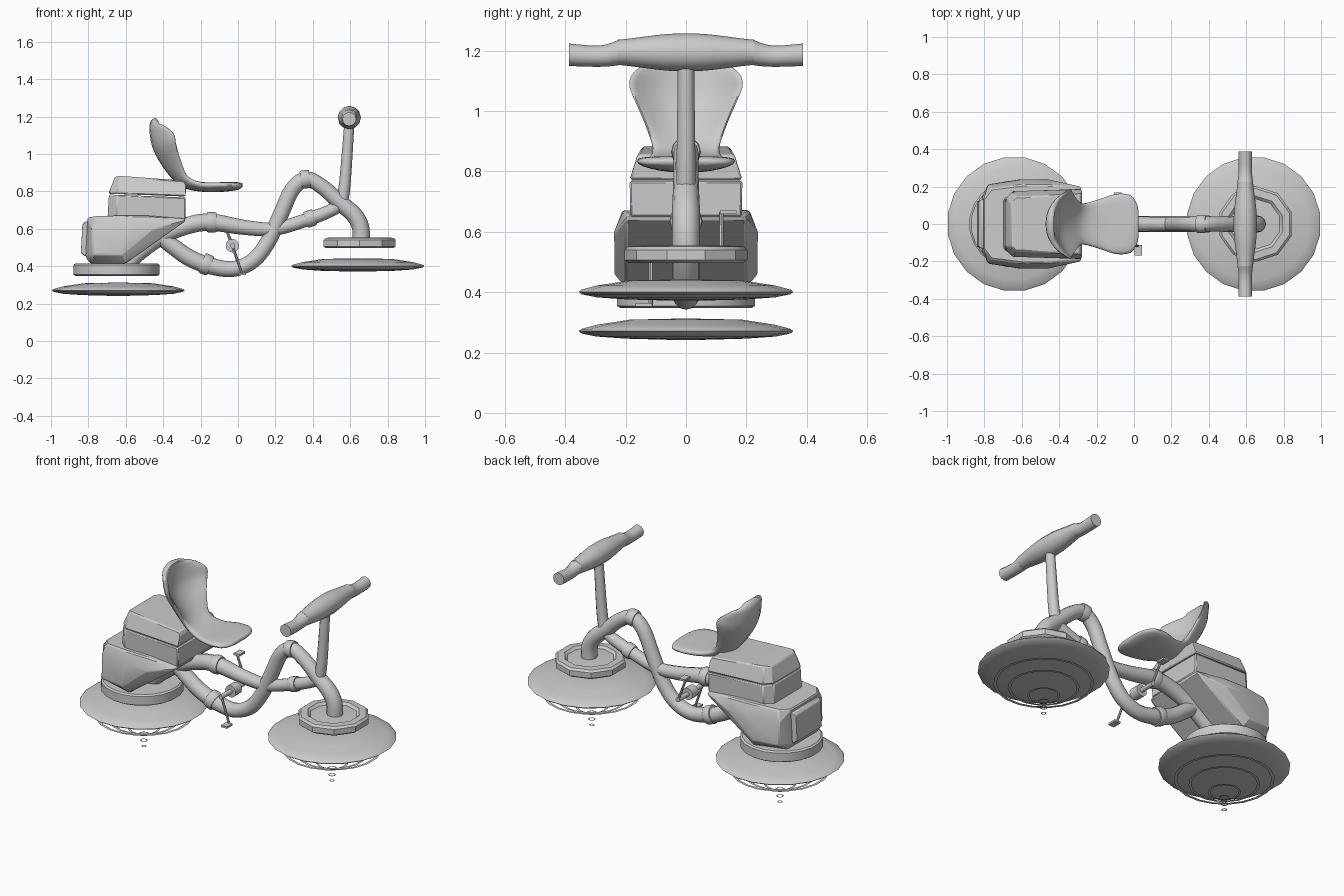
import bpy, bmesh, math
from mathutils import Vector

if "Cube" in bpy.data.objects:
    bpy.data.objects.remove(bpy.data.objects["Cube"])


def finish(name, bm, angle=35):
    bmesh.ops.recalc_face_normals(bm, faces=bm.faces[:])
    me = bpy.data.meshes.new(name)
    bm.to_mesh(me)
    bm.free()
    ob = bpy.data.objects.new(name, me)
    bpy.context.collection.objects.link(ob)
    bpy.ops.object.select_all(action='DESELECT')
    ob.select_set(True)
    bpy.context.view_layer.objects.active = ob
    bpy.ops.object.shade_smooth_by_angle(angle=math.radians(angle))
    return ob


def loft(name, rings, caps=True, angle=35):
    bm = bmesh.new()
    vs = [[bm.verts.new(p) for p in r] for r in rings]
    n = len(vs[0])
    for a, b in zip(vs, vs[1:]):
        for i in range(n):
            j = (i + 1) % n
            bm.faces.new((a[i], a[j], b[j], b[i]))
    if caps:
        bm.faces.new(vs[0])
        bm.faces.new(vs[-1])
    return finish(name, bm, angle)


def lathe(name, cx, profile, n, caps=True):
    # revolve (radius, z) pairs around a vertical axis at x = cx
    rings = [[(cx + r * math.cos(t), r * math.sin(t), z)
              for t in (math.tau * (i + .5) / n for i in range(n))] for r, z in profile]
    return loft(name, rings, caps)


def smooth_path(pts, steps):
    # Catmull-Rom interpolation of tuples of any length
    P = [Vector(p) for p in pts]
    P = [2 * P[0] - P[1]] + P + [2 * P[-1] - P[-2]]
    out = []
    for a, b, c, d in zip(P, P[1:], P[2:], P[3:]):
        for s in range(steps):
            t = s / steps
            out.append(.5 * (2 * b + (c - a) * t + (2 * a - 5 * b + 4 * c - d) * t * t
                             + (3 * b - a - 3 * c + d) * t ** 3))
    return out + [P[-2]]


def frames(path):
    for i, p in enumerate(path):
        a, b = path[max(i - 1, 0)], path[min(i + 1, len(path) - 1)]
        t = Vector((b[0] - a[0], b[1] - a[1])).normalized()
        yield p, Vector((-t.y, 0, t.x))


def tube(name, pts, steps=5, n=12, y=0):
    # pts are (x, z, radius) in a plane of constant y
    rings = []
    for p, nrm in frames(smooth_path(pts, steps)):
        c = Vector((p[0], y, p[1]))
        rings.append([c + p[2] * (math.cos(t) * Vector((0, 1, 0)) + math.sin(t) * nrm)
                      for t in (math.tau * i / n for i in range(n))])
    return loft(name, rings)


def hull(name, pts, bevel):
    # convex shell of points mirrored across y
    bm = bmesh.new()
    for x, y, z in pts:
        bm.verts.new((x, y, z))
        bm.verts.new((x, -y, z))
    r = bmesh.ops.convex_hull(bm, input=bm.verts[:])
    bmesh.ops.delete(bm, geom=[v for v in bm.verts if not v.link_faces], context='VERTS')
    bmesh.ops.dissolve_limit(bm, angle_limit=math.radians(4), verts=bm.verts[:], edges=bm.edges[:])
    ob = finish(name, bm, 20)
    m = ob.modifiers.new("soft_edges", 'BEVEL')
    m.width, m.segments, m.limit_method, m.angle_limit = bevel, 1, 'ANGLE', math.radians(30)
    return ob


def box(name, c, s):
    bm = bmesh.new()
    bmesh.ops.create_cube(bm, size=1)
    for v in bm.verts:
        v.co = Vector([c[k] + v.co[k] * s[k] for k in range(3)])
    return finish(name, bm)


# hover discs with the flat rings floating below them
for tag, cx, dz in (("rear", -.64, 0), ("front", .64, .13)):
    disc = [(.05, .242), (.2, .246), (.3, .253), (.35, .263), (.36, .271), (.352, .278),
            (.3, .292), (.2, .307), (.19, .309), (.05, .312)]
    lathe(tag + "_hover_disc", cx, [(r, z + dz) for r, z in disc], 20)
    for k, (r, w, z) in enumerate([(.275, .018, .19), (.195, .016, .16), (.09, .014, .11),
                                   (.03, .009, .074), (.021, .007, .036), (.015, .006, 0)]):
        lathe(f"{tag}_hover_ring_{k + 1}", cx, [(r - w, z + dz), (r, z + dz)], 20, False)

# hubs above the discs
lathe("rear_hub", -.65, [(.22, .347), (.232, .355), (.232, .408), (.222, .416)], 20)
lathe("front_hub", .65, [(.19, .497), (.203, .507), (.203, .54), (.19, .552),
                         (.15, .554), (.135, .54), (.05, .546)], 10)

# engine body, its rear panel and the case on top
hull("lower_body", [(-.805, .13, .66), (-.815, .14, .45), (-.79, .14, .415), (-.76, .19, .668),
                    (-.78, .21, .6), (-.78, .212, .46), (-.62, .237, .46), (-.6, .2, .415),
                    (-.45, .238, .6), (-.6, .238, .6), (-.6, .21, .672), (-.47, .21, .67),
                    (-.285, .19, .655), (-.28, .2, .642)], .008)
hull("rear_panel", [(-.815, .13, .64), (-.832, .12, .625), (-.84, .12, .47),
                    (-.82, .13, .455), (-.79, .13, .64), (-.79, .13, .455)], .004)
hull("upper_case", [(-.697, .13, .665), (-.65, .175, .665), (-.28, .185, .65),
                    (-.69, .13, .783), (-.645, .175, .782), (-.28, .187, .768)], .006)
hull("upper_lid", [(-.693, .13, .788), (-.648, .178, .787), (-.28, .187, .773),
                   (-.658, .115, .878), (-.63, .145, .883), (-.29, .16, .858),
                   (-.278, .165, .835)], .006)

# two interwoven frame tubes
tube("upper_frame_tube", [(-.6, .4, .04), (-.53, .47, .042), (-.4, .565, .045), (-.26, .62, .046),
                          (-.14, .635, .046), (.04, .607, .04), (.2, .6, .036),
                          (.385, .655, .036), (.5, .7, .034), (.57, .745, .033)])
tube("lower_frame_tube", [(-.42, .56, .042), (-.34, .5, .044), (-.26, .445, .045), (-.16, .405, .045),
                          (-.03, .385, .042), (.08, .43, .042), (.16, .53, .042), (.23, .68, .042),
                          (.29, .81, .042), (.365, .866, .041), (.45, .825, .041), (.54, .745, .043),
                          (.62, .675, .046), (.655, .61, .046), (.66, .53, .046)])

# clamp collars on the tubes
for k, (x, z, deg, r) in enumerate([(-.14, .635, 0, .055), (-.17, .41, -22, .056),
                                    (.36, .865, 8, .049), (.385, .655, 18, .045)]):
    d = Vector((math.cos(math.radians(deg)), math.sin(math.radians(deg))))
    tube(f"tube_collar_{k + 1}", [(x + d.x * s, z + d.y * s, r * f) for s, f in
                                  ((-.025, .93), (-.014, 1), (.014, 1), (.025, .93))], 1, 12)

# steering column
tube("steering_column", [(.555, .74, .033), (.572, .85, .031), (.595, 1.16, .027)], 3)

# handlebar core and grips, swept along y
half = [(0, 1.195, .062), (.06, 1.195, .061), (.13, 1.195, .053), (.2, 1.195, .044), (.225, 1.195, .042)]
grip = [(.225, 1.194, .042), (.26, 1.185, .037), (.3, 1.182, .035), (.345, 1.184, .036), (.388, 1.187, .037)]


def bar(name, st, sign_list):
    full = [(sign_list[-1] * y, z, r) for y, z, r in st]
    if len(sign_list) == 2:
        full = [(-y, z, r) for y, z, r in st[:0:-1]] + full
    rings = [[(.595 + r * math.cos(t), y, z + r * math.sin(t))
              for t in (math.tau * i / 12 for i in range(12))] for y, z, r in smooth_path(full, 2)]
    loft(name, rings)


bar("handlebar", half, (-1, 1))
bar("left_grip", grip, (-1,))
bar("right_grip", grip, (1,))

# bucket seat: stations (x, z, half width, half thickness, forward curl of the edges)
seat = [(-.435, 1.188, .05, .008, .01), (-.45, 1.165, .13, .02, .04), (-.447, 1.10, .183, .024, .1),
        (-.425, 1.02, .182, .025, .1), (-.36, .92, .137, .028, .065), (-.29, .85, .11, .028, .03),
        (-.2, .825, .128, .026, .012), (-.1, .823, .16, .026, .012), (-.02, .828, .155, .023, .005),
        (.015, .832, .11, .015, 0), (.025, .832, .06, .006, 0)]
rings = []
for p, nrm in frames(smooth_path(seat, 3)):
    x, z, w, th, curl = p
    ring = []
    for i in range(24):
        c, s = math.cos(math.tau * i / 24), math.sin(math.tau * i / 24)
        off = th * math.copysign(abs(s) ** .8, s) + curl * c * c
        ring.append(Vector((x, w * math.copysign(abs(c) ** .9, c), z)) + nrm * off)
    rings.append(ring)
loft("seat", rings, angle=60)

# pedal crank: axle, hub, arms and pedals
for name, r, h in (("crank_axle", .014, .125), ("crank_hub", .036, .03)):
    loft(name, [[(-.03 + r * math.cos(t), y, .51 + r * math.sin(t))
                 for t in (math.tau * i / 12 for i in range(12))] for y in (-h, h)])
for tag, s, x, z in (("left", -1, .022, .358), ("right", 1, -.088, .665)):
    tube(tag + "_crank_arm", [(-.03, .51, .008), (x, z, .007)], 1, 8, s * .117)
    box(tag + "_pedal", (x, s * .14, z), (.04, .055, .012))
